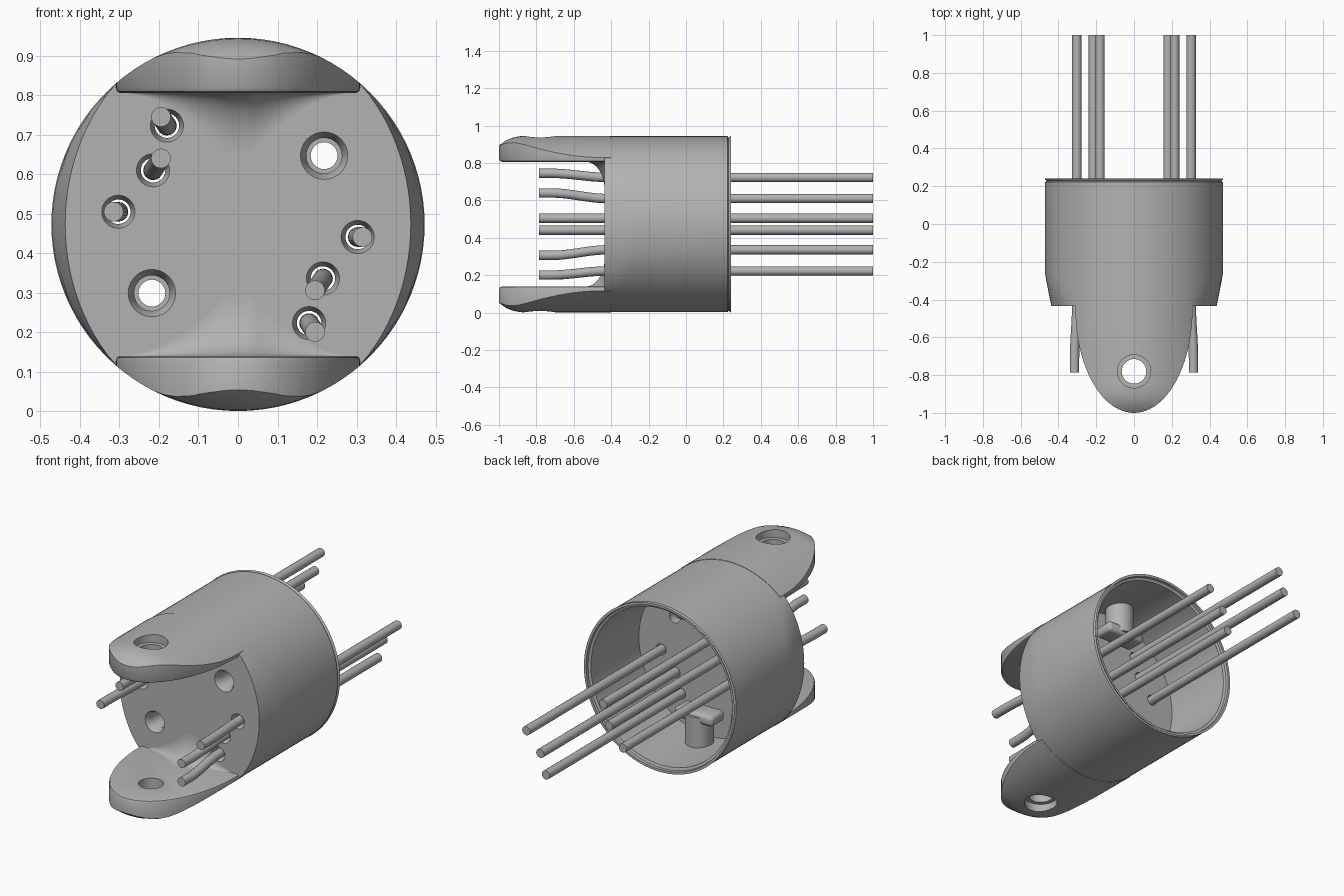
import bpy, bmesh, math
from mathutils import Vector

if "Cube" in bpy.data.objects:
    bpy.data.objects.remove(bpy.data.objects["Cube"], do_unlink=True)

R = 0.4725          # outer radius; also the height of the long axis
FRONT, BACK, FLOOR = -0.435, 0.24, -0.21
SEG = 96

grey = bpy.data.materials.new("plain grey")
grey.use_nodes = True
grey.diffuse_color = (0.45, 0.45, 0.45, 1)
grey.node_tree.nodes["Principled BSDF"].inputs["Base Color"].default_value = (0.45, 0.45, 0.45, 1)


def loft(name, rings, turn=0.0):
    """Skin a list of point rings, capping both ends; turn spins it about the long axis."""
    bm = bmesh.new()
    loops = [[bm.verts.new(p) for p in ring] for ring in rings]
    n = len(loops[0])
    for a, b in zip(loops, loops[1:]):
        for i in range(n):
            j = (i + 1) % n
            bm.faces.new((a[i], a[j], b[j], b[i]))
    bm.faces.new(loops[0])
    bm.faces.new(loops[-1])
    bmesh.ops.recalc_face_normals(bm, faces=bm.faces)
    mesh = bpy.data.meshes.new(name)
    bm.to_mesh(mesh)
    bm.free()
    mesh.materials.append(grey)
    obj = bpy.data.objects.new(name, mesh)
    bpy.context.collection.objects.link(obj)
    obj.location.z = R
    obj.rotation_euler.y = turn
    return obj


def lathe(name, profile, x=0, z=0, seg=32):
    """Turn (radius, y) pairs about an axis parallel to y."""
    angles = [2 * math.pi * i / seg for i in range(seg)]
    return loft(name, [[(x + r * math.cos(a), y, z + r * math.sin(a)) for a in angles]
                       for r, y in profile])


def post(name, profile, y, turn, seg=40):
    """Turn (radius, z) pairs about a vertical axis."""
    angles = [2 * math.pi * i / seg for i in range(seg)]
    return loft(name, [[(r * math.cos(a), y + r * math.sin(a), z) for a in angles]
                       for r, z in profile], turn)


def select(obj):
    bpy.ops.object.select_all(action='DESELECT')
    obj.select_set(True)
    bpy.context.view_layer.objects.active = obj


def boolean(obj, tool, operation):
    mod = obj.modifiers.new(operation, 'BOOLEAN')
    mod.operation, mod.solver, mod.object = operation, 'EXACT', tool
    bpy.context.view_layer.update()
    select(obj)
    bpy.ops.object.modifier_apply(modifier=mod.name)
    bpy.data.objects.remove(tool, do_unlink=True)


def smooth(obj, degrees=30):
    select(obj)
    bpy.ops.object.shade_smooth_by_angle(angle=math.radians(degrees))


# Housing: hollow drum whose two sides taper in toward the front
def section(r, y, taper=0.0):
    half_w, half_h = r - 0.033 * taper, r + 0.07 - 0.036 * taper
    ring = []
    for i in range(SEG):
        a = 2 * math.pi * i / SEG
        c, s = math.cos(a), math.sin(a)
        oval = 1 / math.hypot(c / half_w, s / half_h)
        rad = min(r, oval) if taper else r
        ring.append((rad * c, y, rad * s))
    return ring


housing = loft("housing", [
    section(R - 0.002, FRONT, 1), section(R - 0.002, -0.38, 0.66), section(R - 0.002, -0.32, 0.3),
    section(R - 0.002, -0.265), section(R - 0.002, 0.222), section(R - 0.01, 0.227),
    section(R, BACK), section(R - 0.014, BACK), section(R - 0.016, 0.225),
    section(R - 0.03, 0.22), section(R - 0.03, FLOOR)])

# Wire start and end positions (x, z from the axis); the other half is turned half round
half_wires = [((-0.18, 0.25), (-0.195, 0.272)),
              ((-0.215, 0.137), (-0.195, 0.167)),
              ((-0.303, 0.032), (-0.315, 0.032))]
wires = [(tuple(s * v for v in a), tuple(s * v for v in b))
         for s in (1, -1) for a, b in half_wires]

# Countersunk wire holes and two larger screw holes
for (x, z), _ in wires:
    boolean(housing, lathe("cutter", [(0.042, -0.5), (0.042, FRONT), (0.031, -0.40), (0.031, -0.1)],
                           x, z), 'DIFFERENCE')
for s in (1, -1):
    boolean(housing, lathe("cutter", [(0.06, -0.5), (0.06, FRONT), (0.045, -0.405),
                                      (0.045, -0.28), (0.034, -0.28), (0.034, -0.1)],
                           s * 0.218, s * 0.174), 'DIFFERENCE')
smooth(housing)


# Wires: straight at the back, gently bent at the front
def wire(name, start, end, sides=16):
    rings = []
    ys = [1.0, -0.42] + [-0.42 - 0.3 * i / 10 for i in range(1, 11)] + [-0.785]
    for y in ys:
        t = min(max((-0.42 - y) / 0.3, 0), 1)
        t = t * t * (3 - 2 * t)
        c = Vector(start).lerp(Vector(end), t)
        rings.append([(c.x + 0.025 * math.cos(2 * math.pi * i / sides), y,
                       c.y + 0.025 * math.sin(2 * math.pi * i / sides)) for i in range(sides)])
    smooth(loft(name, rings), 40)


for n, (a, b) in enumerate(wires, 1):
    wire(f"wire_{n}", a, b)

EAR = 0.333         # inner face of each ear, measured from the axis


def ear_outline(scale, z):
    pts = [(0.31 * scale, -0.40, z)]
    for i in range(49):
        a = math.pi * i / 48
        pts.append((0.31 * scale * math.cos(a), -0.45 - 0.55 * math.sin(a) * scale, z))
    return pts + [(-0.31 * scale, -0.40, z)]


for side, turn in (("upper", 0.0), ("lower", math.pi)):
    # Ear: tongue-shaped plate trimmed to the drum with a rounded nose
    ear = loft(side + "_ear", [ear_outline(0.965, EAR), ear_outline(0.99, EAR + 0.004),
                               ear_outline(1, EAR + 0.014), ear_outline(1, 0.6)], turn)
    nose = lathe("cutter", [(0.41, -1.01), (0.428, -0.99), (0.449, -0.96), (0.463, -0.925),
                            (0.47, -0.89), (R, -0.85), (R, -0.3)], seg=SEG)
    boolean(ear, nose, 'INTERSECT')
    boolean(ear, post("cutter", [(0.065, 0.2), (0.065, 0.425), (0.088, 0.425), (0.088, 0.6)],
                      -0.78, turn), 'DIFFERENCE')
    smooth(ear)

    # Gusset: concave web flaring from the front face into the ear
    rings = []
    for i in range(-20, 21):
        x = 0.3 * i / 20
        h = max(min(0.15, 0.185 * (1 - abs(x) / 0.3) ** 1.9), 0.0005)
        d = 0.1 * h / 0.15
        arc = [math.pi / 2 * k / 10 for k in range(11)]
        rings.append([(x, FRONT - d * (1 - math.sin(a)), EAR - h * (1 - math.cos(a))) for a in arc]
                     + [(x, FRONT + 0.01, EAR - h), (x, FRONT + 0.01, EAR + 0.01),
                        (x, FRONT - d, EAR + 0.01)])
    smooth(loft(side + "_gusset", rings, turn), 40)

    # Inner anchor: short post from the wall carrying a rounded bar
    smooth(post(side + "_anchor_post", [(0.075, 0.27), (0.075, 0.45)], -0.12, turn))
    bar = loft(side + "_anchor_bar", [[(x, y, z) for y, z in
               ((-0.18, 0.25), (-0.06, 0.25), (-0.06, 0.31), (-0.18, 0.31))]
               for x in (-0.12, 0.12)], turn)
    bevel = bar.modifiers.new("round", 'BEVEL')
    bevel.width, bevel.segments = 0.02, 3
    select(bar)
    bpy.ops.object.modifier_apply(modifier="round")
    smooth(bar)
